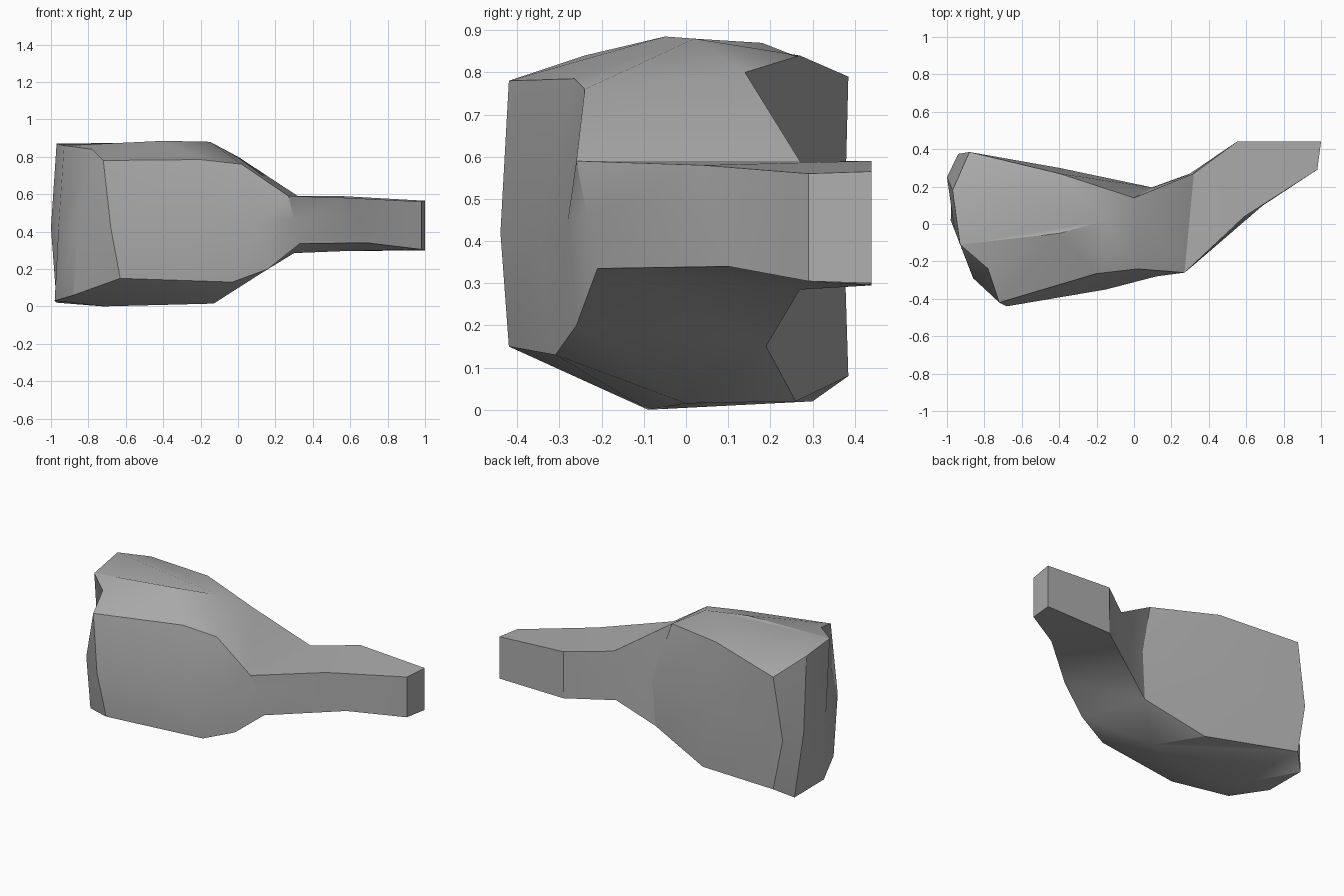
import bpy, bmesh, math
from mathutils import Vector

cube = bpy.data.objects.get("Cube")
if cube:
    bpy.data.objects.remove(cube, do_unlink=True)

# Rails run round the outline: handle front, head front, left end, back, handle back
upper_rail = [
    (.98, .29, .56), (.59, .04, .58), (.27, -.26, .59),
    (.02, -.24, .76), (-.2, -.265, .785), (-.72, -.42, .78),
    (-.78, -.24, .84), (-.93, -.11, .86), (-.97, .18, .87), (-.88, .385, .79),
    (-.4, .27, .84), (0, .14, .8),
    (.32, .27, .59), (.55, .44, .59), (1, .44, .565)]
lower_rail = [
    (.98, .29, .305), (.69, .1, .34), (.33, -.21, .335),
    (.16, -.26, .2), (-.03, -.31, .13), (-.63, -.42, .15),
    (-.88, -.22, .06), (-.98, .02, .03), (-.97, .3, .02), (-.88, .385, .08),
    (-.3, .26, .02), (.08, .19, .15),
    (.3, .27, .285), (.55, .44, .295), (1, .44, .3)]
# The head bulges along a middle rail
HEAD_START, HEAD_END = 3, 11
bulge = [
    (.12, -.28, .45), (-.15, -.35, .41), (-.68, -.44, .42),
    (-.86, -.29, .42), (-.96, -.03, .42), (-1, .25, .42), (-.94, .375, .4),
    (-.4, .3, .45), (.1, .195, .45)]


def make_material(name, value):
    mat = bpy.data.materials.new(name)
    mat.use_nodes = True
    colour = (value, value, value, 1)
    mat.diffuse_color = colour
    mat.node_tree.nodes["Principled BSDF"].inputs["Base Color"].default_value = colour
    return mat


def add_cap(bm, rim, peak, shoulder, split):
    """Close one rim: strips along the handle, two fans over the head."""
    last = len(rim) - 1
    for i in range(HEAD_START):
        bm.faces.new((rim[i], rim[i + 1], rim[last - i - 1], rim[last - i]))
    p, s = bm.verts.new(peak), bm.verts.new(shoulder)
    first = HEAD_START + 1
    for i in range(first, HEAD_END):
        bm.faces.new((p if i >= split else s, rim[i], rim[i + 1]))
    bm.faces.new((p, s, rim[split]))
    bm.faces.new((p, s, rim[first]))
    bm.faces.new((p, rim[HEAD_START], rim[first]))
    bm.faces.new((p, rim[HEAD_END], rim[HEAD_START]))


bm = bmesh.new()
top = [bm.verts.new(p) for p in upper_rail]
bottom = [bm.verts.new(p) for p in lower_rail]
middle = []
for i, (a, b) in enumerate(zip(upper_rail, lower_rail)):
    in_head = HEAD_START <= i <= HEAD_END
    point = bulge[i - HEAD_START] if in_head else (Vector(a) + Vector(b)) / 2
    middle.append(bm.verts.new(point))

# Side walls
for i in range(len(top)):
    j = (i + 1) % len(top)
    for a, b in ((top, middle), (middle, bottom)):
        bm.faces.new((a[i], b[i], b[j], a[j]))

# Top and underside
add_cap(bm, top, (-.15, .02, .88), (-.4, -.05, .885), 7)
add_cap(bm, bottom, (-.13, 0, .015), (-.72, -.09, 0), 9)

bmesh.ops.recalc_face_normals(bm, faces=bm.faces)
mesh = bpy.data.meshes.new("faceted_body")
bm.to_mesh(mesh)
bm.free()

body = bpy.data.objects.new("faceted_body", mesh)
bpy.context.collection.objects.link(body)
mesh.materials.append(make_material("plain_grey", .42))

# Smooth broad surfaces, crisp creases
bpy.ops.object.select_all(action="DESELECT")
body.select_set(True)
bpy.context.view_layer.objects.active = body
bpy.ops.object.shade_smooth_by_angle(angle=math.radians(30))
